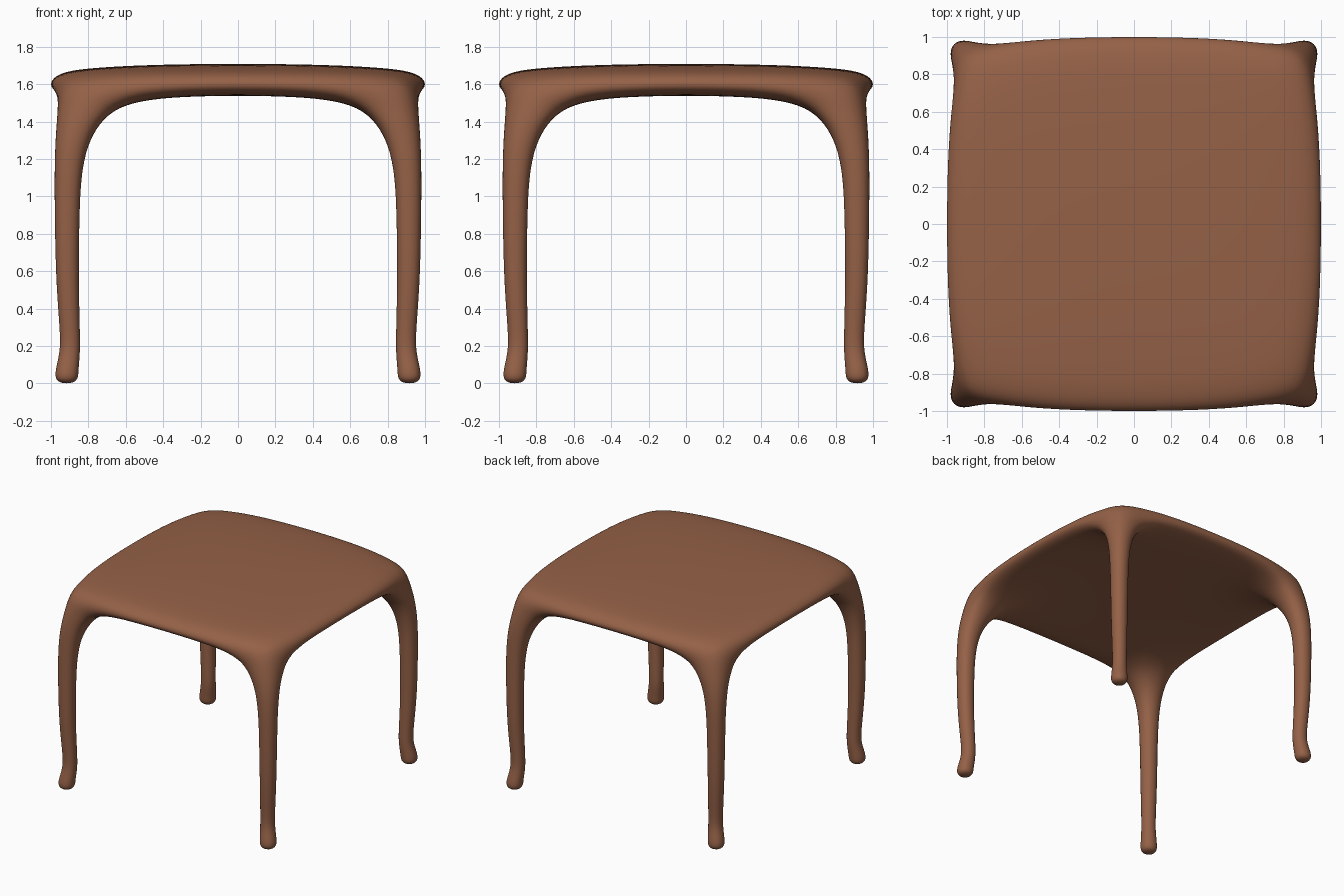
import bpy, bmesh

if "Cube" in bpy.data.objects:
    bpy.data.objects.remove(bpy.data.objects["Cube"])

# Control cage points for one quadrant, keyed by grid level (2 = rim, 1 = near leg, 0 = middle)
TOP = {(0, 0): (.35, .35, 1.71), (1, 0): (.78, .36, 1.69), (1, 1): (.74, .74, 1.68),
       (2, 0): (1.003, .37, 1.66), (2, 1): (.97, .72, 1.645), (2, 2): (.90, .90, 1.62)}
BOTTOM = {(0, 0): (.35, .35, 1.54), (1, 0): (.68, .36, 1.54), (1, 1): (.68, .68, 1.48),
          (2, 0): (1.022, .38, 1.54), (2, 1): (.98, .68, 1.48), (2, 2): (.968, .968, 1.48)}
# Square leg rings: inner edge, outer edge, height
LEG = [(.825, .988, 1.25), (.843, .986, .92), (.847, .979, .55), (.841, .957, .29),
       (.839, .954, .17), (.848, .984, .07), (.850, .982, -.005)]
LEVEL = [2, 1, 0, 0, 1, 2]
SIGN = [-1, -1, -1, 1, 1, 1]

bm = bmesh.new()


def point(table, i, j):
    a, b = LEVEL[i], LEVEL[j]
    p, q, z = table[(max(a, b), min(a, b))]
    x, y = (p, q) if a >= b else (q, p)
    return bm.verts.new((SIGN[i] * x, SIGN[j] * y, z))


top = [[point(TOP, i, j) for j in range(6)] for i in range(6)]
bot = [[point(BOTTOM, i, j) for j in range(6)] for i in range(6)]


def cell(i, j):
    return [(i, j), (i + 1, j), (i + 1, j + 1), (i, j + 1)]


# Seat top and underside, with a leg growing from each corner cell
for i in range(5):
    for j in range(5):
        c = cell(i, j)
        bm.faces.new([top[a][b] for a, b in c])
        ring = [bot[a][b] for a, b in c]
        if i in (0, 4) and j in (0, 4):
            for inner, outer, z in LEG:
                new = [bm.verts.new((SIGN[a] * (outer if LEVEL[a] == 2 else inner),
                                     SIGN[b] * (outer if LEVEL[b] == 2 else inner), z))
                       for a, b in c]
                for k in range(4):
                    n = (k + 1) % 4
                    bm.faces.new((ring[k], ring[n], new[n], new[k]))
                ring = new
        bm.faces.new(ring)

# Seat rim
for k in range(5):
    for e in (0, 5):
        bm.faces.new((top[k][e], top[k + 1][e], bot[k + 1][e], bot[k][e]))
        bm.faces.new((top[e][k], top[e][k + 1], bot[e][k + 1], bot[e][k]))

bmesh.ops.recalc_face_normals(bm, faces=bm.faces[:])
for f in bm.faces:
    f.smooth = True
mesh = bpy.data.meshes.new("stool_seat_and_legs")
bm.to_mesh(mesh)
bm.free()

stool = bpy.data.objects.new("stool_seat_and_legs", mesh)
bpy.context.collection.objects.link(stool)
brown = bpy.data.materials.new("warm brown")
brown.diffuse_color = (.30, .12, .063, 1)
brown.use_nodes = True
brown.node_tree.nodes["Principled BSDF"].inputs["Base Color"].default_value = brown.diffuse_color
mesh.materials.append(brown)

# Smooth the cage into the flowing form
sub = stool.modifiers.new("smooth", 'SUBSURF')
sub.levels = sub.render_levels = 3
